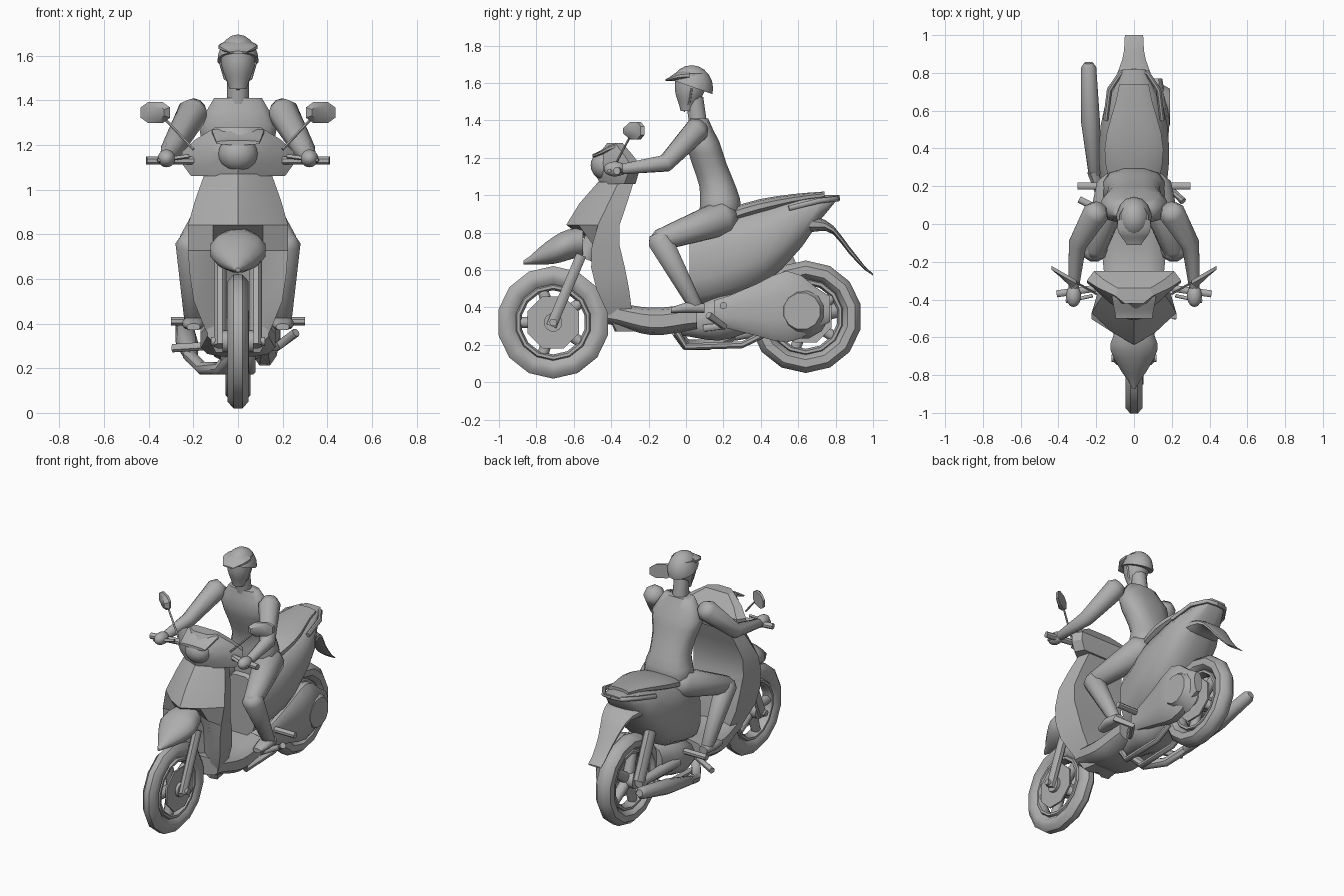
import bpy, bmesh, math
from mathutils import Vector, Matrix

cube = bpy.data.objects.get("Cube")
if cube:
    bpy.data.objects.remove(cube)

grey = bpy.data.materials.new("plain grey")
grey.use_nodes = True
grey.diffuse_color = (.42, .42, .42, 1)
grey.node_tree.nodes["Principled BSDF"].inputs["Base Color"].default_value = grey.diffuse_color


def finish(name, bm, mirror=False, angle=45):
    """Turn a bmesh into a named, smooth-shaded object."""
    bmesh.ops.recalc_face_normals(bm, faces=bm.faces)
    mesh = bpy.data.meshes.new(name)
    bm.to_mesh(mesh)
    bm.free()
    mesh.shade_smooth()
    mesh.set_sharp_from_angle(angle=math.radians(angle))
    mesh.materials.append(grey)
    obj = bpy.data.objects.new(name, mesh)
    bpy.context.collection.objects.link(obj)
    if mirror:
        obj.modifiers.new("Mirror", 'MIRROR')


def skin(name, rings, closed=False, **options):
    """Join rings of points into one surface, capped or closed on itself."""
    bm = bmesh.new()
    rows = [[bm.verts.new(point) for point in ring] for ring in rings]
    count = len(rows[0])
    for this, following in zip(rows, rows[1:] + rows[:1] if closed else rows[1:]):
        for i in range(count):
            j = (i + 1) % count
            bm.faces.new((this[i], this[j], following[j], following[i]))
    if not closed:
        bm.faces.new(rows[0])
        bm.faces.new(rows[-1])
    finish(name, bm, **options)


def spread(values, t):
    """Smooth curve through evenly spaced values, read at t from start to end."""
    last = len(values) - 1
    if last == 0:
        return values[0]
    i = min(int(t * last), last - 1)
    f = t * last - i
    a, b = values[i], values[i + 1]
    before = values[i - 1] if i else a
    after = values[min(i + 2, last)]
    slope_a, slope_b = (b - before) / 2, (after - a) / 2
    ease = f * f * (3 - 2 * f)
    return a + (b - a) * ease + slope_a * f * (1 - f) ** 2 - slope_b * f * f * (1 - f)


def circle(count, power=1):
    """Unit circle points; a lower power makes the corners squarer."""
    angles = [math.tau * (k + .5) / count for k in range(count)]
    return [tuple(math.copysign(abs(v) ** power, v) for v in (math.cos(a), math.sin(a)))
            for a in angles]


def loft(name, start, stop, low, high, width, upright=False, centre=0, steps=8, power=.8, **options):
    """Rounded sections along y (or z if upright), between low and high curves."""
    rings = []
    for k in range(steps + 1):
        t = k / steps
        along = start + (stop - start) * t
        bottom, top, half = spread(low, t), spread(high, t), spread(width, t)
        ring = []
        for c, s in circle(12, power):
            across = (bottom + top) / 2 + s * (top - bottom) / 2
            ring.append((centre + half * c, across, along) if upright
                        else (centre + half * c, along, across))
        rings.append(ring)
    skin(name, rings, **options)


def panel(name, bottom, top, width, nose, side, back, steps):
    """Upright shell with a pointed nose, a crease each side and a flat back."""
    rings = []
    for k in range(steps + 1):
        t = k / steps
        w, front, edge, rear = (spread(curve, t) for curve in (width, nose, side, back))
        crease = (front + edge) / 2 - .02
        half = [(w / 2, crease), (w, edge), (w * .85, rear)]
        outline = [(0, front)] + half + [(0, rear)] + [(-x, y) for x, y in reversed(half)]
        rings.append([(x, y, bottom + (top - bottom) * t) for x, y in outline])
    skin(name, rings, angle=30)


def tube(name, path, radii, sides=8, soft=False, **options):
    """Round bar along a path; soft ones get rounded ends."""
    points = [Vector(p) for p in path]
    sizes = [spread(radii, i / (len(points) - 1)) for i in range(len(points))]
    if soft:
        head = (points[0] - points[1]).normalized() * sizes[0] * .6
        tail = (points[-1] - points[-2]).normalized() * sizes[-1] * .6
        points = [points[0] + head] + points + [points[-1] + tail]
        sizes = [sizes[0] * .6] + sizes + [sizes[-1] * .6]
    run = points[-1] - points[0]
    across = Vector((0, 0, 1)) if abs(run.x) > run.length * .7 else Vector((1, 0, 0))
    rings = []
    for i, (point, size) in enumerate(zip(points, sizes)):
        along = (points[min(i + 1, len(points) - 1)] - points[max(i - 1, 0)]).normalized()
        u = along.cross(across).normalized()
        v = along.cross(u)
        rings.append([point + size * (u * c + v * s) for c, s in circle(sides)])
    skin(name, rings, **options)


def crossbar(name, reach, y, z, radius):
    tube(name, [(-reach, y, z), (reach, y, z)], [radius], sides=12)


def ball(name, centre, size, cut=None, **options):
    """Ellipsoid, optionally with everything below a plane removed."""
    bm = bmesh.new()
    shape = Matrix.Translation(centre) @ Matrix.Diagonal((*size, 1))
    bmesh.ops.create_uvsphere(bm, u_segments=14, v_segments=10, radius=1, matrix=shape)
    if cut:
        bmesh.ops.bisect_plane(bm, geom=bm.verts[:] + bm.edges[:] + bm.faces[:],
                               plane_co=cut[0], plane_no=cut[1], clear_inner=True)
        bmesh.ops.holes_fill(bm, edges=[e for e in bm.edges if e.is_boundary])
    finish(name, bm, **options)


def hoop(name, y, z, radius, thick, width):
    """Ring with an oval section, turned around an axle."""
    skin(name, [[(width * a, y + (radius + thick * b) * c, z + (radius + thick * b) * s)
                 for a, b in circle(8)] for c, s in circle(14)], closed=True)


def wheel(name, y, z, width):
    hoop(name + "_tyre", y, z, .25, .055, width)
    hoop(name + "_rim", y, z, .19, .02, .04)
    crossbar(name + "_hub", .07, y, z, .05)
    crossbar(name + "_axle", .12, y, z, .02)
    tube(name + "_brake_disc", [(.04, y, z), (.05, y, z)], [.15], sides=8)
    for k, (c, s) in enumerate(circle(5)):
        tube(f"{name}_spoke_{k + 1}", [(0, y, z), (0, y + .19 * c, z + .19 * s)], [.04, .03])


wheel("front_wheel", -.71, .32, .05)
wheel("rear_wheel", .64, .35, .06)

# Front fork and mudguard
tube("fork_leg", [(.08, -.72, .3), (.08, -.56, .68)], [.03], mirror=True)
tube("steering_column", [(0, -.54, .66), (0, -.36, 1.1)], [.05])
loft("front_mudguard", -.87, -.55, low=[.63, .63, .67], high=[.65, .74, .81, .83],
     width=[.01, .08, .13, .1], power=1)

# Leg shield, handlebar cowl and headlight
panel("leg_shield", .27, 1.07, steps=7, width=[.1, .19, .22, .22, .15],
      nose=[-.35, -.36, -.37, -.38, -.44, -.64, -.57, -.47],
      side=[-.37, -.47, -.51, -.46, -.36], back=[-.28, -.31, -.36, -.28])
panel("handlebar_cowl", 1.06, 1.28, steps=4, width=[.21, .25, .25, .19, .1],
      nose=[-.46, -.5, -.42], side=[-.33, -.3, -.38], back=[-.27, -.25, -.34])
ball("headlight", (0, -.43, 1.16), (.09, .08, .08))
loft("headlight_brow", -.5, -.38, low=[1.2, 1.24], high=[1.22, 1.28], width=[.1, .12])

# Floor, rear bodywork and seat
loft("floorboard", -.42, .06, low=[.31, .25, .28], high=[.43, .4, .42],
     width=[.14, .17, .17], power=.6)
loft("rear_body", .02, .82, low=[.4, .44, .52, .72, .99], high=[.82, .9, .95, 1, 1],
     width=[.13, .18, .19, .16, .06])
loft("seat", .05, .74, low=[.8, .9, .98], high=[.88, .98, 1.02], width=[.1, .16, .08])
tube("grab_rail", [(0, .81, .98), (.07, .8, .98), (.13, .71, .97), (.15, .55, .93)],
     [.015], mirror=True)
loft("rear_mudguard", .66, 1, low=[.8, .8, .67, .57], high=[.89, .85, .71, .58],
     width=[.13, .1, .06, .05])

# Engine, drive case, suspension and exhaust
loft("engine", -.04, .4, low=[.25, .22, .28], high=[.36, .48, .5], width=[.08, .14, .1])
loft("drive_case", .15, .77, low=[.3, .25, .21, .32], high=[.44, .52, .6, .46],
     width=[.03, .05, .07, .03], centre=.12)
tube("drive_cover", [(.1, .62, .38), (.19, .62, .38)], [.15, .1], sides=12)
tube("shock_absorber", [(-.1, .5, .75), (-.1, .66, .37)], [.04])
tube("swing_arm", [(-.1, .25, .35), (-.1, .66, .35)], [.04, .03])
tube("exhaust_pipe", [(-.02, -.05, .27), (-.08, 0, .2), (-.16, .12, .2), (-.22, .28, .26)], [.03])
tube("muffler", [(-.21, .26, .25), (-.23, .54, .32), (-.24, .83, .39)], [.03, .05, .04],
     sides=10, soft=True)
tube("under_frame", [(.06, -.05, .27), (.06, 0, .19), (.06, .3, .2), (.06, .42, .26)],
     [.02], mirror=True)
tube("passenger_peg", [(.13, .2, .41), (.3, .2, .41)], [.02], mirror=True)
tube("side_stand", [(.12, .1, .29), (.18, .2, .3), (.26, .12, .36)], [.02])
tube("brake_pedal", [(-.13, .05, .3), (-.29, .13, .29)], [.02])

# Handlebar and mirrors
tube("handlebar_grip", [(.2, -.34, 1.13), (.41, -.37, 1.13)], [.02], mirror=True)
tube("brake_lever", [(.22, -.38, 1.15), (.36, -.41, 1.13)], [.01], mirror=True)
tube("mirror_stalk", [(.2, -.37, 1.18), (.34, -.29, 1.33)], [.006], mirror=True)
skin("mirror_head", [[(.37 + .07 * c * size, depth + .04 * c, 1.345 + .05 * s * size)
                      for c, s in circle(8, .8)]
                     for depth, size in ((-.3, .6), (-.28, 1), (-.26, 1))], mirror=True)

# Rider body and limbs, from joint to joint
shoulder, elbow, wrist = (.2, .06, 1.35), (.3, -.11, 1.17), (.32, -.34, 1.14)
hip, knee, ankle = (.1, .2, .88), (.21, -.14, .76), (.2, .05, .41)
loft("torso", .8, 1.41, low=[.08, .07, .07, .03, 0, .02], high=[.25, .3, .27, .22, .18, .12],
     width=[.1, .17, .14, .15, .18, .11], upright=True, steps=10, angle=60)
tube("neck", [(0, .065, 1.38), (0, .045, 1.52)], [.05], sides=10)
tube("arm", [shoulder, elbow, wrist], [.07, .05, .03], soft=True, mirror=True, angle=60)
ball("hand", (.32, -.38, 1.14), (.04, .06, .04), mirror=True)
tube("thigh", [hip, knee], [.1, .06], sides=10, soft=True, mirror=True, angle=60)
tube("shin", [knee, ankle], [.07, .04], sides=10, soft=True, mirror=True, angle=60)
loft("foot", -.08, .1, low=[.37], high=[.4, .43, .42], width=[.03, .05, .03], centre=.2,
     steps=4, mirror=True)

# Rider head and helmet
loft("head", 1.45, 1.65, low=[-.03, -.06, -.06], high=[.04, .1, .11], width=[.04, .075, .08],
     upright=True, power=1, angle=70)
ball("helmet", (0, .03, 1.57), (.095, .115, .125), cut=((0, 0, 1.59), (0, .35, 1)))
loft("helmet_peak", -.11, .02, low=[1.61], high=[1.62, 1.66, 1.67], width=[.04, .085, .09],
     power=1)
tube("chin_strap", [(.08, .03, 1.57), (.06, .02, 1.5), (0, -.01, 1.45)], [.006], mirror=True)
